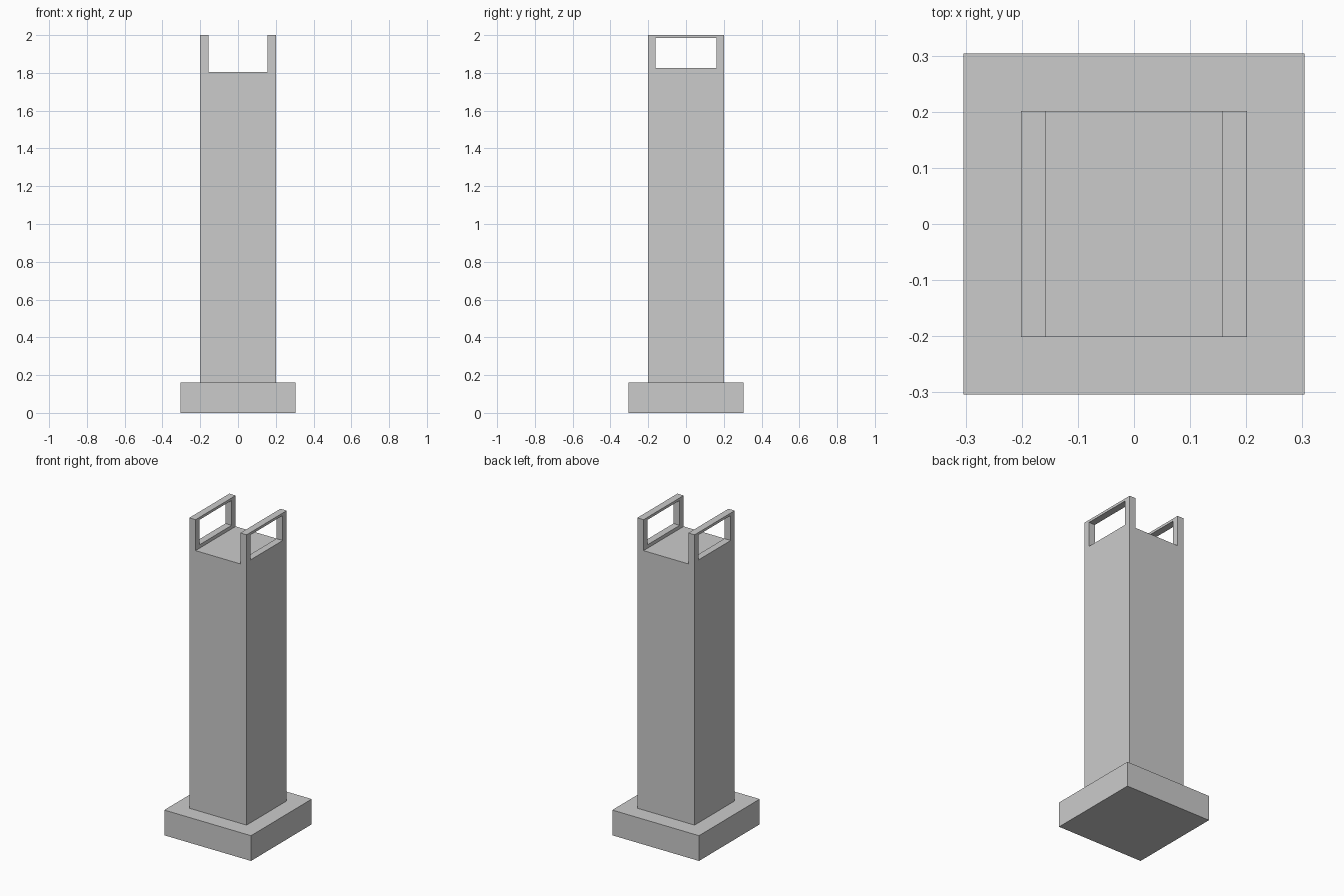
import bpy
import bmesh

if "Cube" in bpy.data.objects:
    bpy.data.objects.remove(bpy.data.objects["Cube"])


def new_object(name, bm):
    bmesh.ops.recalc_face_normals(bm, faces=bm.faces)
    mesh = bpy.data.meshes.new(name)
    bm.to_mesh(mesh)
    bm.free()
    obj = bpy.data.objects.new(name, mesh)
    bpy.context.collection.objects.link(obj)
    return obj


def box(name, size, z0, z1):
    bm = bmesh.new()
    bmesh.ops.create_cube(bm, size=1)
    for v in bm.verts:
        v.co.x *= size[0]
        v.co.y *= size[1]
        v.co.z = z1 if v.co.z > 0 else z0
    return new_object(name, bm)


HALF = 0.201       # half width of the shaft
INNER = 0.157      # inner face of the side frames
BASE_TOP, FLOOR, TOP = 0.16, 1.804, 2.0

# Square foot
box("base_plinth", (0.608, 0.608), 0, BASE_TOP)

# Shaft and side frames: a notched profile extruded front to back
half = [(HALF, BASE_TOP), (HALF, TOP), (INNER, TOP), (INNER, FLOOR)]
profile = half + [(-x, z) for x, z in reversed(half)]
bm = bmesh.new()
face = bm.faces.new([bm.verts.new((x, -HALF, z)) for x, z in profile])
ext = bmesh.ops.extrude_face_region(bm, geom=[face], use_keep_orig=True)
new_verts = [g for g in ext["geom"] if isinstance(g, bmesh.types.BMVert)]
bmesh.ops.translate(bm, verts=new_verts, vec=(0, 2 * HALF, 0))
shaft = new_object("column_shaft", bm)

# Rectangular window through both side frames
cutter = box("window_cutter", (1.0, 0.322), 1.826, 1.984)
cutter.hide_render = True
mod = shaft.modifiers.new("windows", 'BOOLEAN')
mod.operation = 'DIFFERENCE'
mod.solver = 'EXACT'
mod.object = cutter
bpy.context.view_layer.objects.active = shaft
bpy.ops.object.modifier_apply(modifier=mod.name)
bpy.data.objects.remove(cutter)
